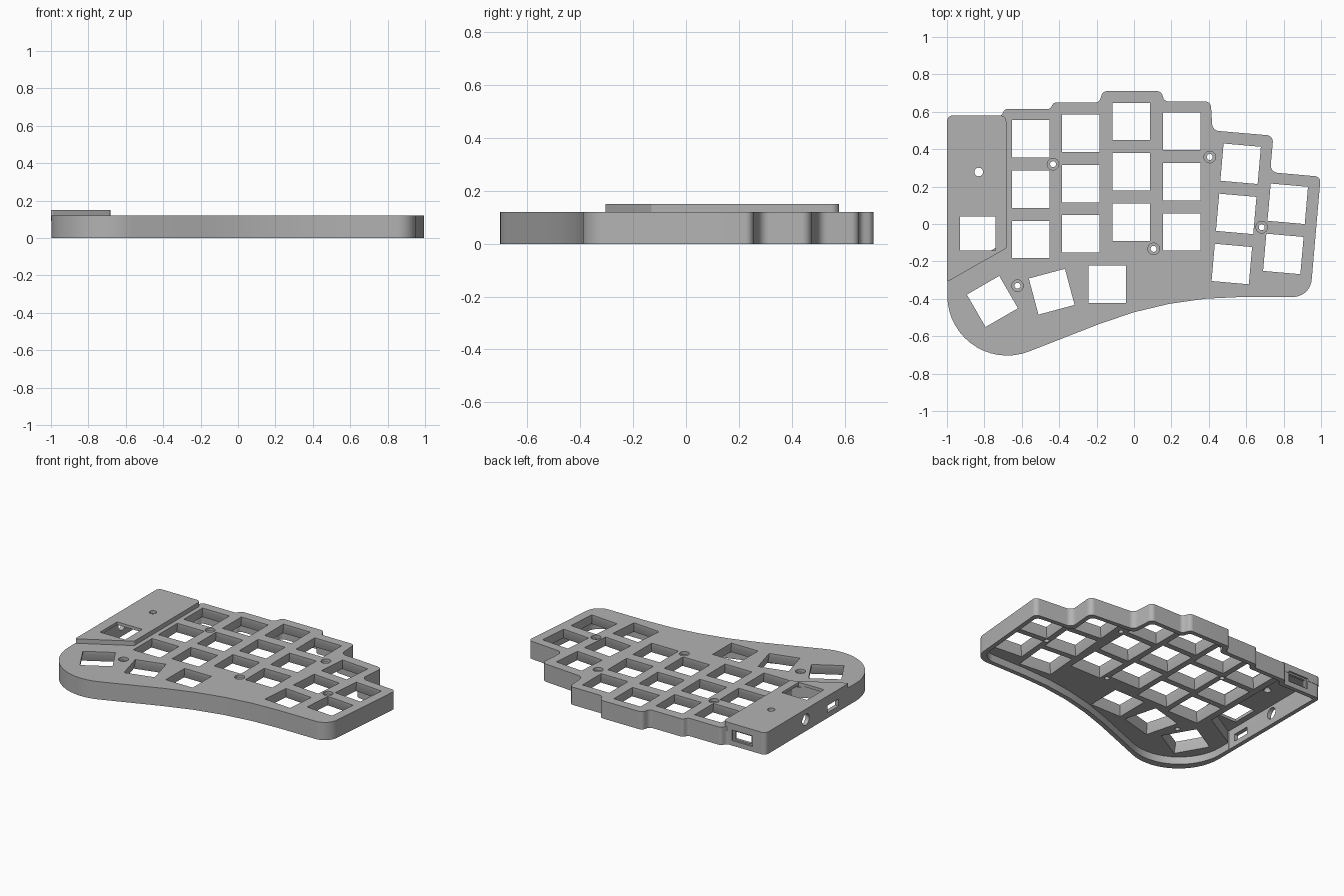
import bpy, bmesh, math
from mathutils import Vector, Matrix

if "Cube" in bpy.data.objects:
    bpy.data.objects.remove(bpy.data.objects["Cube"], do_unlink=True)

grey = bpy.data.materials.new("case_grey")
grey.use_nodes = True
grey.diffuse_color = (0.45, 0.45, 0.45, 1)
grey.node_tree.nodes["Principled BSDF"].inputs["Base Color"].default_value = (0.45, 0.45, 0.45, 1)

TOP, CEILING, COVER_TOP, WALL = 0.12, 0.05, 0.15, 0.03


def inset(corners, d):
    """Move every edge of a clockwise outline inward by d."""
    out = []
    for i, (x, y, r) in enumerate(corners):
        p = Vector((x, y))
        a = (p - Vector(corners[i - 1][:2])).normalized()
        b = (Vector(corners[(i + 1) % len(corners)][:2]) - p).normalized()
        na, nb = Vector((a.y, -a.x)), Vector((b.y, -b.x))
        q = p + (na + nb) * d / (1 + na.dot(nb))
        out.append((q.x, q.y, r))
    return out


def rounded(corners):
    """Replace every corner with an arc of its own radius."""
    pts = []
    for i, (x, y, r) in enumerate(corners):
        p = Vector((x, y))
        a = (p - Vector(corners[i - 1][:2])).normalized()
        b = (Vector(corners[(i + 1) % len(corners)][:2]) - p).normalized()
        turn = a.angle_signed(b)
        t = r * math.tan(abs(turn) / 2)
        start = p - a * t
        side = Vector((a.y, -a.x)) * (1 if a.cross(b) < 0 else -1)
        centre = start + side * r
        sweep = abs(turn) * (1 if a.cross(b) > 0 else -1)
        n = max(4, int(abs(turn) / math.radians(7)))
        for k in range(n + 1):
            pts.append(centre + Matrix.Rotation(sweep * k / n, 2) @ (start - centre))
    return pts


def loft(name, levels, bevel=0):
    """Closed solid through stacked loops, each given as (points, z)."""
    bm = bmesh.new()
    rings = [[bm.verts.new((p[0], p[1], z)) for p in pts] for pts, z in levels]
    n = len(rings[0])
    for low, high in zip(rings, rings[1:]):
        for i in range(n):
            j = (i + 1) % n
            bm.faces.new((low[i], low[j], high[j], high[i]))
    bm.faces.new(rings[0])
    top = bm.faces.new(rings[-1])
    if bevel:
        bmesh.ops.bevel(bm, geom=list(top.edges), offset=bevel, segments=4,
                        profile=0.5, affect='EDGES', clamp_overlap=False)
    bmesh.ops.recalc_face_normals(bm, faces=bm.faces[:])
    mesh = bpy.data.meshes.new(name)
    bm.to_mesh(mesh)
    bm.free()
    mesh.materials.append(grey)
    ob = bpy.data.objects.new(name, mesh)
    bpy.context.collection.objects.link(ob)
    return ob


def rect(w, h):
    return [(-w, -h), (w, -h), (w, h), (-w, h)]


def circle(r, n=24):
    return [(r * math.cos(math.tau * k / n), r * math.sin(math.tau * k / n)) for k in range(n)]


def placed(ob, loc, rot=(0, 0, 0)):
    ob.data.transform(Matrix.Translation(loc) @ Matrix.LocRotScale(None, None, None)
                      if rot == (0, 0, 0) else
                      Matrix.Translation(loc) @ Matrix.Rotation(rot[2], 4, 'Z')
                      @ Matrix.Rotation(rot[0], 4, 'X'))
    ob.hide_render = True
    return ob


def carve(ob, cutters):
    """Subtract the cutters and keep the finished mesh."""
    for c in cutters:
        m = ob.modifiers.new("cut", 'BOOLEAN')
        m.operation, m.solver, m.object = 'DIFFERENCE', 'EXACT', c
    deps = bpy.context.evaluated_depsgraph_get()
    mesh = bpy.data.meshes.new_from_object(ob.evaluated_get(deps))
    ob.modifiers.clear()
    ob.data = mesh
    bpy.ops.object.select_all(action='DESELECT')
    ob.select_set(True)
    bpy.context.view_layer.objects.active = ob
    bpy.ops.object.shade_smooth_by_angle(angle=math.radians(30))


# Case outline, clockwise: x, y, corner radius
outline = [(-0.998, 0.578, 0.03), (-0.71, 0.578, 0.02), (-0.69, 0.615, 0.025),
           (-0.447, 0.615, 0.025), (-0.43, 0.65, 0.025),
           (-0.185, 0.65, 0.03), (-0.168, 0.71, 0.03), (0.145, 0.71, 0.03), (0.163, 0.655, 0.03),
           (0.41, 0.655, 0.03), (0.42, 0.5, 0.04), (0.745, 0.472, 0.035), (0.728, 0.277, 0.04),
           (0.998, 0.253, 0.03), (0.942, -0.39, 0.1), (0.185, -0.39, 2.1), (-0.998, -0.852, 0.32)]
# Raised bay for the controller
bay = [(-1.0, 0.58, 0.03), (-0.683, 0.58, 0.03), (-0.683, -0.13, 0.01), (-1.0, -0.31, 0.008)]

shape, cover_shape = rounded(outline), rounded(bay)
case = loft("case_shell", [(shape, 0), (shape, TOP)], bevel=0.022)
cover = loft("controller_cover", [(cover_shape, 0.09), (cover_shape, COVER_TOP)], bevel=0.014)

# Hollow inside of the case and of the bay
hollow = rounded(inset(outline, WALL))
bay_hollow = rounded(inset([(x, y, 0.005) for x, y, r in bay], WALL))
cavity = placed(loft("cavity", [(hollow, -0.02), (hollow, CEILING)]), (0, 0, 0))
bay_cavity = placed(loft("bay_cavity", [(bay_hollow, -0.03), (bay_hollow, 0.13)]), (0, 0, 0))

# Key openings: x, y, tilt in degrees
keys = []
for x, y in ((-0.553, 0.455), (-0.285, 0.485), (-0.015, 0.548), (0.256, 0.495)):
    keys += [(x, y - 0.269 * row, 0) for row in range(3)]
keys += [(0.57 - 0.0235 * row, 0.322 - 0.268 * row, -5) for row in range(3)]
keys += [(0.822 - 0.0235 * row, 0.108 - 0.268 * row, -5) for row in range(2)]
keys += [(-0.142, -0.323, 0), (-0.44, -0.362, 15), (-0.757, -0.414, 30)]

case_cuts = [cavity, bay_cavity]
wide, narrow = rect(0.115, 0.115), rect(0.1, 0.1)
for x, y, tilt in keys:
    c = loft("key_cutter", [(wide, 0.03), (wide, CEILING), (narrow, 0.1), (narrow, 0.14)])
    case_cuts.append(placed(c, (x, y, 0), (0, 0, math.radians(tilt))))

# Countersunk screw holes
for x, y in ((-0.433, 0.32), (0.405, 0.358), (0.683, -0.017), (0.105, -0.133), (-0.623, -0.33)):
    c = loft("screw_cutter", [(circle(0.016), 0.02), (circle(0.016), 0.1),
                              (circle(0.031), 0.1001), (circle(0.031), 0.14)])
    case_cuts.append(placed(c, (x, y, 0)))

# Ports in the side and back walls of the bay
side, back = (math.pi / 2, 0, math.pi / 2), (math.pi / 2, 0, 0)
ports = [(circle(0.038), 0.1, (-1.0, 0.15, 0.078), side),
         (rect(0.06, 0.024), 0.1, (-1.0, -0.14, 0.06), side),
         (rect(0.062, 0.026), 0.1, (-0.825, 0.58, 0.07), back),
         (rect(0.076, 0.036), 0.024, (-0.825, 0.58, 0.07), back)]
port_cuts = [placed(loft("port_cutter", [(p, -d / 2), (p, d / 2)]), loc, rot)
             for p, d, loc, rot in ports]

# Openings in the cover
cover_key = placed(loft("cover_key_cutter", [(rect(0.094, 0.091), 0.08), (rect(0.094, 0.091), 0.2)]),
                   (-0.835, -0.052, 0))
reset_hole = placed(loft("reset_cutter", [(circle(0.023), 0.08), (circle(0.023), 0.2)]), (-0.83, 0.278, 0))
cover_cuts = [bay_cavity, cover_key, reset_hole]

carve(case, case_cuts + port_cuts)
carve(cover, cover_cuts + port_cuts)
for c in set(case_cuts + cover_cuts + port_cuts):
    bpy.data.objects.remove(c, do_unlink=True)
